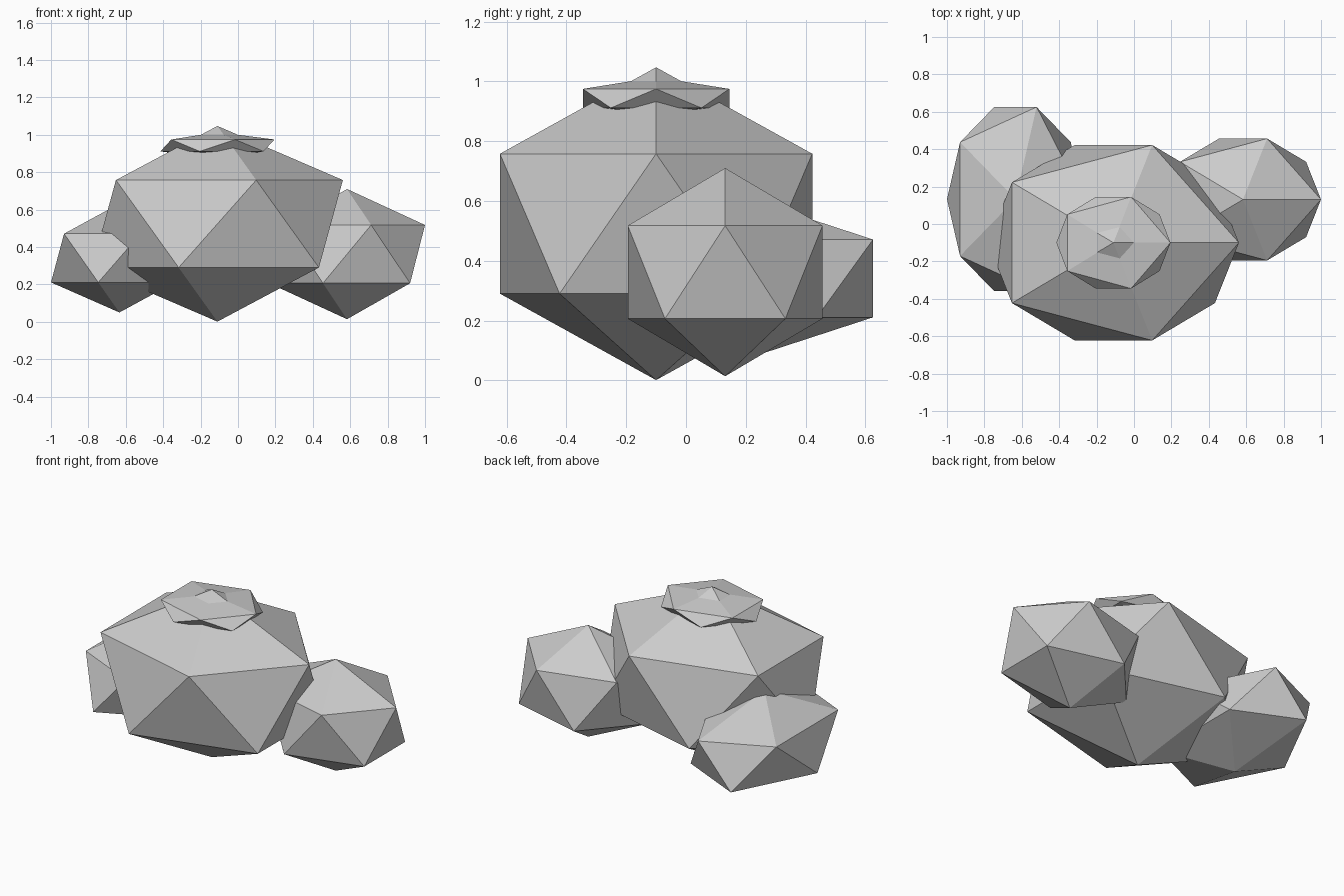
import bpy

if "Cube" in bpy.data.objects:
    bpy.data.objects.remove(bpy.data.objects["Cube"])


def boulder(name, centre, radii):
    """Flat-faced 20-sided stone, stretched along each axis."""
    bpy.ops.mesh.primitive_ico_sphere_add(subdivisions=1, radius=1, location=centre)
    ob = bpy.context.object
    ob.name = name
    ob.scale = radii
    bpy.ops.object.transform_apply(location=False, rotation=False, scale=True)
    bpy.ops.object.shade_flat()
    return ob


# Large central stone, its tip pokes through the cap
boulder("main_rock", (-0.11, -0.10, 0.524), (0.75, 0.614, 0.523))
# Smaller stones on either side
boulder("right_rock", (0.583, 0.131, 0.362), (0.466, 0.383, 0.348))
boulder("left_rock", (-0.634, 0.133, 0.341), (0.409, 0.579, 0.291))
# Thin flattened cap on top
boulder("top_cap", (-0.11, -0.10, 0.943), (0.341, 0.288, 0.071))
